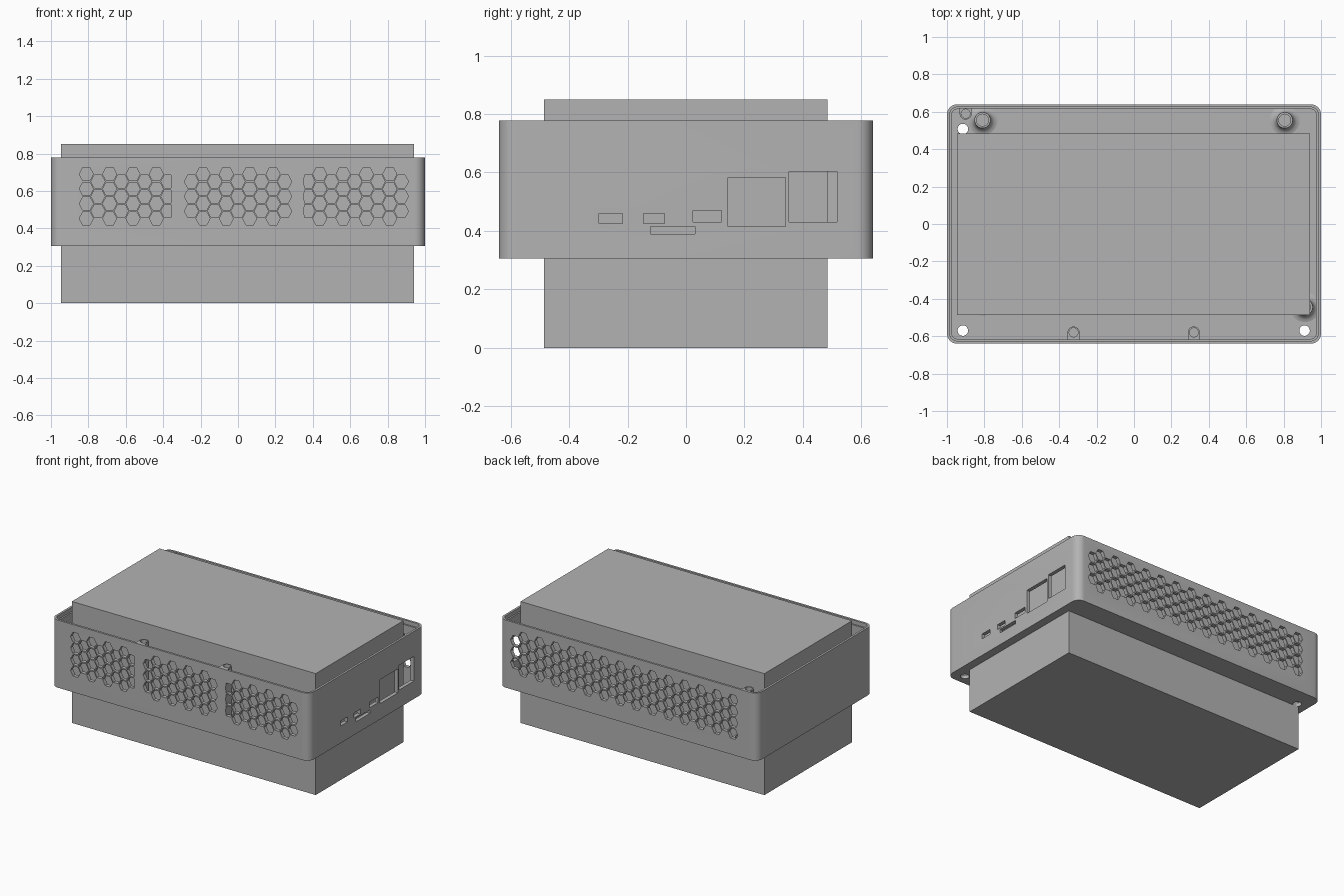
import bpy, bmesh, math
from mathutils import Matrix

if "Cube" in bpy.data.objects:
    bpy.data.objects.remove(bpy.data.objects["Cube"])

grey = bpy.data.materials.new("grey plastic")
grey.diffuse_color = (0.45, 0.45, 0.45, 1)
grey.use_nodes = True
grey.node_tree.nodes["Principled BSDF"].inputs["Base Color"].default_value = grey.diffuse_color


def make(name, bm):
    bmesh.ops.recalc_face_normals(bm, faces=bm.faces)
    me = bpy.data.meshes.new(name)
    bm.to_mesh(me)
    bm.free()
    me.materials.append(grey)
    ob = bpy.data.objects.new(name, me)
    bpy.context.collection.objects.link(ob)
    return ob


def smooth(ob):
    bpy.ops.object.select_all(action='DESELECT')
    ob.select_set(True)
    bpy.context.view_layer.objects.active = ob
    bpy.ops.object.shade_smooth_by_angle(angle=math.radians(35))


def box(bm, x0, x1, y0, y1, z0, z1):
    m = Matrix.Translation(((x0 + x1) / 2, (y0 + y1) / 2, (z0 + z1) / 2))
    bmesh.ops.create_cube(bm, size=1, matrix=m @ Matrix.Diagonal((x1 - x0, y1 - y0, z1 - z0, 1)))


def loft(bm, rings):
    """Skin a list of equal-length point rings and cap both ends."""
    vs = [[bm.verts.new(p) for p in r] for r in rings]
    n = len(vs[0])
    for a, b in zip(vs, vs[1:]):
        for i in range(n):
            j = (i + 1) % n
            bm.faces.new((a[i], a[j], b[j], b[i]))
    bm.faces.new(vs[0])
    bm.faces.new(vs[-1])


def circle(x, y, r, z, n=32):
    return [(x + r * math.cos(math.tau * i / n), y + r * math.sin(math.tau * i / n), z) for i in range(n)]


def cut(ob, bm):
    cutter = make("cutter", bm)
    mod = ob.modifiers.new("cut", 'BOOLEAN')
    mod.object, mod.operation, mod.solver = cutter, 'DIFFERENCE', 'EXACT'
    bpy.context.view_layer.update()
    deps = bpy.context.evaluated_depsgraph_get()
    me = bpy.data.meshes.new_from_object(ob.evaluated_get(deps))
    ob.modifiers.clear()
    ob.data = me
    bpy.data.objects.remove(cutter)


def rounded_rect(inset, z, hx=1.0, hy=0.64, r=0.055, seg=8):
    rr = r - inset
    pts = []
    for k, (sx, sy) in enumerate(((1, 1), (-1, 1), (-1, -1), (1, -1))):
        for i in range(seg + 1):
            a = math.pi / 2 * (k + i / seg)
            pts.append((sx * (hx - r) + rr * math.cos(a), sy * (hy - r) + rr * math.sin(a), z))
    return pts


# Open tray with a stepped lip
FLOOR, BASE, RIM = 0.33, 0.305, 0.778
bm = bmesh.new()
loft(bm, [rounded_rect(i, z) for i, z in
          ((0, BASE), (0, RIM), (0.015, RIM), (0.015, 0.75), (0.026, 0.75), (0.026, FLOOR))])
tray = make("tray", bm)

# Honeycomb vents in front and back walls
PITCH, X0 = 0.0624, -0.811


def hexes(y0, y1, clips):
    bm = bmesh.new()
    for c in range(28):
        x = X0 + c * PITCH
        lo, hi = -2, 2
        skip = False
        for a, b in clips:
            if x - 0.012 > a and x + 0.012 < b:
                skip = True
            elif x <= a < x + 0.0375:
                hi = a
            elif x - 0.0375 < b <= x:
                lo = b
            elif a < x < b:
                lo, hi = (b, 2) if b - x < x - a else (lo, a)
        if skip:
            continue
        for r in range(4 - c % 2):
            z = 0.69 - 0.079 * r - 0.0395 * (c % 2)
            pts = [(0.0375, 0), (0.019, 0.035), (-0.019, 0.035),
                   (-0.0375, 0), (-0.019, -0.035), (0.019, -0.035)]
            ring = [(min(max(x + u, lo), hi), z + v) for u, v in pts]
            clean = [p for i, p in enumerate(ring) if p != ring[i - 1]]
            loft(bm, [[(u, y, v) for u, v in clean] for y in (y0, y1)])
    return bm


cut(tray, hexes(-0.7, -0.605, [(-0.359, -0.287), (0.287, 0.352)]))
cut(tray, hexes(0.605, 0.7, []))

# Port openings in the right wall: y0, y1, z0, z1
bm = bmesh.new()
for p in ((-0.297, -0.218, 0.425, 0.46), (-0.146, -0.074, 0.425, 0.46),
          (-0.122, 0.03, 0.39, 0.415), (0.024, 0.122, 0.43, 0.47),
          (0.143, 0.34, 0.415, 0.583), (0.352, 0.517, 0.43, 0.603)):
    box(bm, 0.955, 1.1, *p)
cut(tray, bm)

# Screw holes through the floor
bm = bmesh.new()
for x, y in ((-0.915, -0.57), (0.912, -0.57), (-0.915, 0.508)):
    loft(bm, [circle(x, y, 0.028, z) for z in (0.25, 0.36)])
cut(tray, bm)
smooth(tray)

# Flared standoffs on the floor
for x, y in ((-0.81, 0.555), (0.806, 0.555), (0.913, -0.445), (-0.81, -0.41)):
    bm = bmesh.new()
    loft(bm, [circle(x, y, r, z) for r, z in
              ((0.08, 0.32), (0.08, FLOOR), (0.065, 0.334), (0.052, 0.345), (0.045, 0.36),
               (0.043, 0.375), (0.043, 0.40), (0.032, 0.40), (0.032, 0.34))])
    smooth(make("standoff", bm))

# Lid screw posts joined to the walls
for x, y, wall in ((-0.323, -0.58, -0.62), (0.32, -0.58, -0.62), (-0.90, 0.59, 0.62)):
    s = 1 if wall < 0 else -1
    arc = [(x + 0.032 * math.cos(math.pi * i / 16), y + s * 0.032 * math.sin(math.pi * i / 16))
           for i in range(17)]
    outline = arc + [(x - 0.032, wall), (x + 0.032, wall)]
    bm = bmesh.new()
    loft(bm, [[(u, v, z) for u, v in outline] for z in (0.32, 0.774)])
    post = make("screw_post", bm)
    bm = bmesh.new()
    loft(bm, [circle(x, y, 0.024, z, 24) for z in (0.6, 0.8)])
    cut(post, bm)
    smooth(post)

# Solid inner block passing through the tray
bm = bmesh.new()
box(bm, -0.946, 0.942, -0.486, 0.484, 0, 0.85)
make("inner_block", bm)
